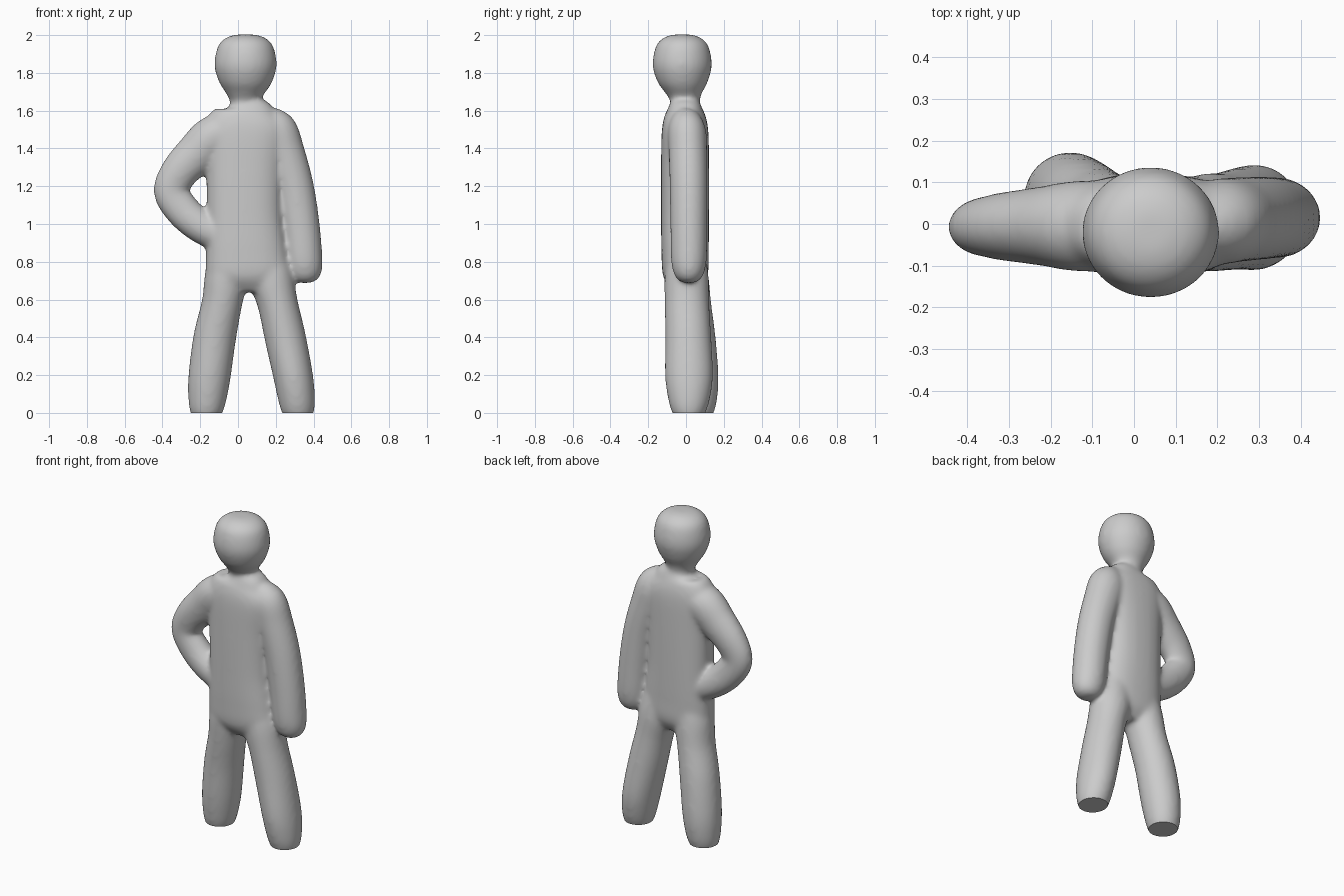
import bpy, bmesh, math
from mathutils import Vector

SEG, STEPS = 32, 5
bm = bmesh.new()


def catmull(a, b, c, d, t):
    return 0.5 * (2 * b + (c - a) * t + (2 * a - 5 * b + 4 * c - d) * t * t
                  + (3 * b - a - 3 * c + d) * t ** 3)


def tube(sections, power=2.0):
    """Loft of oval rings (x, y, z, half width, half depth) across a smooth path."""
    pts = [Vector(s) for s in sections]
    n, path = len(pts), []
    for i in range(n - 1):
        a, d = pts[max(i - 1, 0)], pts[min(i + 2, n - 1)]
        path += [catmull(a, pts[i], pts[i + 1], d, k / STEPS) for k in range(STEPS)]
    path.append(pts[-1])
    rings = []
    for i, p in enumerate(path):
        q, r = path[max(i - 1, 0)], path[min(i + 1, len(path) - 1)]
        side = Vector((-(r[2] - q[2]), 0, r[0] - q[0])).normalized()
        ring = []
        for k in range(SEG):
            ang = 2 * math.pi * k / SEG
            c, s = math.cos(ang), math.sin(ang)
            u = math.copysign(abs(c) ** (2 / power), c) * max(p[3], 0.005)
            v = math.copysign(abs(s) ** (2 / power), s) * max(p[4], 0.005)
            ring.append(bm.verts.new(Vector(p[:3]) + side * u + Vector((0, v, 0))))
        rings.append(ring)
    for r0, r1 in zip(rings, rings[1:]):
        for k in range(SEG):
            j = (k + 1) % SEG
            bm.faces.new((r0[k], r0[j], r1[j], r1[k]))
    bm.faces.new(rings[0][::-1])
    bm.faces.new(rings[-1])


# head and neck
tube([(0.04, -0.02, 2.003, 0.05, 0.05), (0.04, -0.02, 1.985, 0.105, 0.1),
      (0.04, -0.02, 1.94, 0.147, 0.14), (0.04, -0.02, 1.84, 0.165, 0.157),
      (0.04, -0.018, 1.75, 0.14, 0.132), (0.04, -0.012, 1.69, 0.102, 0.095),
      (0.042, -0.005, 1.645, 0.084, 0.078), (0.045, -0.005, 1.55, 0.1, 0.08)])

# torso
tube([(0.045, -0.005, 1.645, 0.08, 0.075), (0.05, -0.005, 1.61, 0.14, 0.092),
      (0.045, -0.005, 1.56, 0.2, 0.112), (0.04, -0.005, 1.48, 0.225, 0.124),
      (0.035, -0.005, 1.3, 0.205, 0.127), (0.035, -0.005, 1.05, 0.2, 0.127),
      (0.045, -0.005, 0.85, 0.215, 0.125), (0.055, -0.003, 0.72, 0.222, 0.117),
      (0.055, 0, 0.64, 0.17, 0.07)], 2.4)

# bent arm, hand on hip
tube([(0.0, -0.005, 1.52, 0.07, 0.1), (-0.12, -0.005, 1.465, 0.115, 0.11),
      (-0.22, -0.005, 1.37, 0.112, 0.095), (-0.31, -0.006, 1.275, 0.1, 0.082),
      (-0.354, -0.007, 1.175, 0.093, 0.07), (-0.3, -0.007, 1.08, 0.093, 0.075),
      (-0.21, -0.006, 0.997, 0.09, 0.085), (-0.1, -0.005, 0.94, 0.09, 0.09)])

# hanging arm
tube([(0.15, 0.0, 1.57, 0.07, 0.07), (0.2, 0.005, 1.5, 0.11, 0.1),
      (0.243, 0.01, 1.38, 0.11, 0.102), (0.297, 0.014, 1.2, 0.104, 0.1),
      (0.33, 0.015, 1.0, 0.102, 0.098), (0.348, 0.015, 0.82, 0.099, 0.095),
      (0.354, 0.015, 0.745, 0.09, 0.082), (0.355, 0.015, 0.705, 0.065, 0.06),
      (0.355, 0.015, 0.688, 0.03, 0.03)])

# legs, running below the floor and trimmed later
tube([(-0.04, -0.002, 0.85, 0.11, 0.1), (-0.062, 0.005, 0.72, 0.115, 0.115),
      (-0.085, 0.018, 0.58, 0.107, 0.116), (-0.123, 0.04, 0.4, 0.113, 0.117),
      (-0.15, 0.055, 0.2, 0.112, 0.117), (-0.162, 0.06, 0.08, 0.102, 0.106),
      (-0.168, 0.06, 0.0, 0.085, 0.087), (-0.168, 0.06, -0.06, 0.05, 0.05)])
tube([(0.15, 0.0, 0.85, 0.11, 0.1), (0.175, 0.003, 0.72, 0.12, 0.117),
      (0.21, 0.005, 0.58, 0.107, 0.118), (0.25, 0.012, 0.4, 0.109, 0.122),
      (0.291, 0.016, 0.2, 0.105, 0.127), (0.31, 0.016, 0.08, 0.098, 0.112),
      (0.318, 0.015, 0.0, 0.084, 0.088), (0.318, 0.015, -0.06, 0.05, 0.05)])

bmesh.ops.recalc_face_normals(bm, faces=bm.faces)
mesh = bpy.data.meshes.new("figure")
bm.to_mesh(mesh)
bm.free()
figure = bpy.data.objects.new("figure", mesh)
bpy.context.collection.objects.link(figure)

# fuse the parts into one soft skin
fuse = figure.modifiers.new("fuse", 'REMESH')
fuse.mode, fuse.voxel_size = 'VOXEL', 0.012
soft = figure.modifiers.new("soften", 'SMOOTH')
soft.factor, soft.iterations = 0.5, 14
deps = bpy.context.evaluated_depsgraph_get()
skin = bpy.data.meshes.new_from_object(figure.evaluated_get(deps))
figure.modifiers.clear()
figure.data = skin

# trim the feet flat at the floor
bm = bmesh.new()
bm.from_mesh(skin)
bmesh.ops.bisect_plane(bm, geom=bm.verts[:] + bm.edges[:] + bm.faces[:],
                       plane_co=(0, 0, 0), plane_no=(0, 0, -1), clear_outer=True)
bmesh.ops.holes_fill(bm, edges=[e for e in bm.edges if e.is_boundary], sides=0)
bm.to_mesh(skin)
bm.free()

bpy.context.view_layer.objects.active = figure
figure.select_set(True)
bpy.ops.object.shade_smooth_by_angle(angle=math.radians(40))
